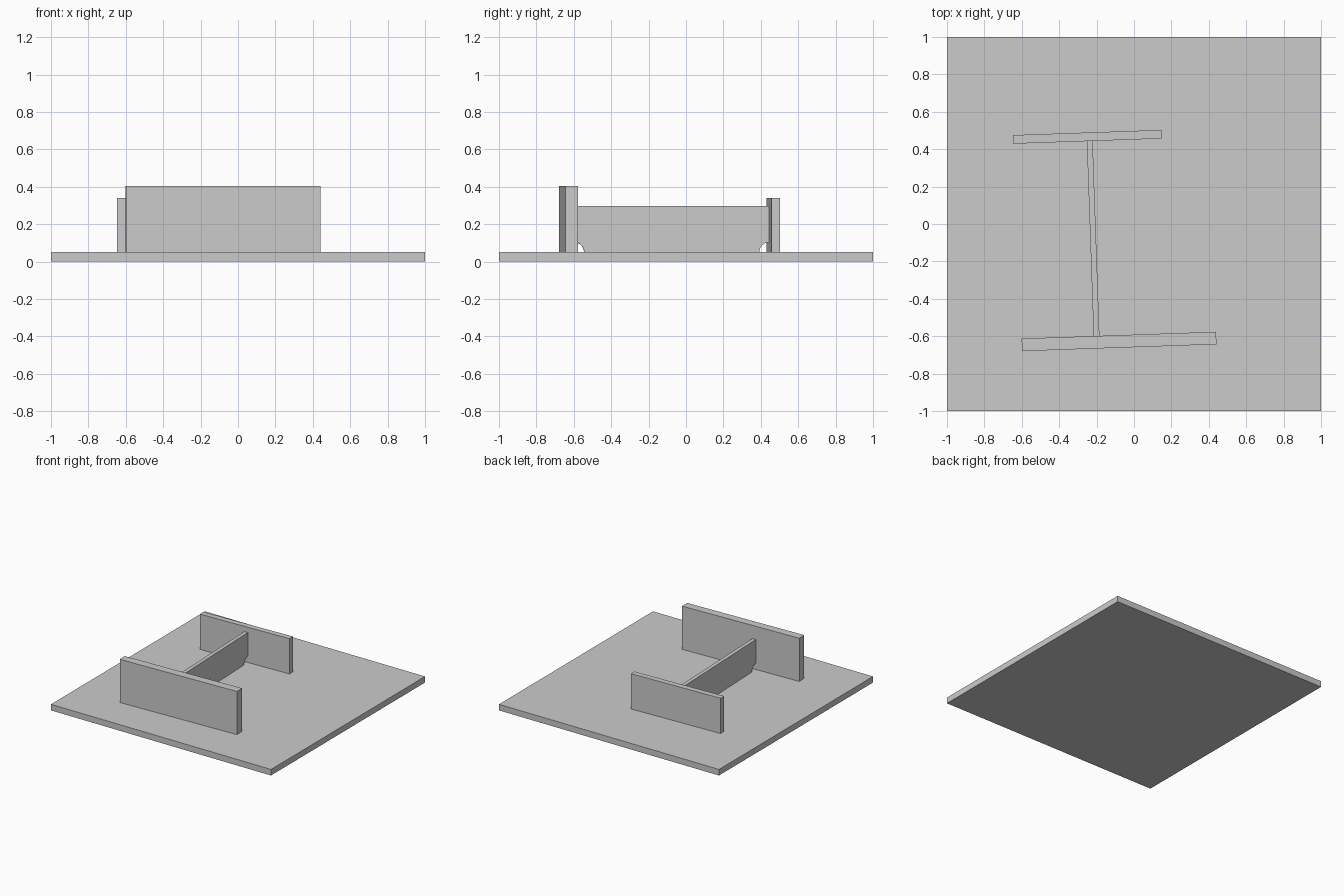
import bpy
from math import radians, pi, sin, cos

cube = bpy.data.objects.get("Cube")
if cube:
    bpy.data.objects.remove(cube, do_unlink=True)

# One plain grey for every part
GREY = (0.6, 0.6, 0.6, 1)
grey = bpy.data.materials.new("plain_grey")
grey.use_nodes = True
grey.diffuse_color = GREY
grey.node_tree.nodes["Principled BSDF"].inputs["Base Color"].default_value = GREY

TURN = radians(2)      # the beam sits slightly turned on the base
BASE_TOP = 0.05


def box(name, centre, size, turn=0):
    """Box given by the centre of its underside."""
    x, y, z = centre
    bpy.ops.mesh.primitive_cube_add(size=1, location=(x, y, z + size[2] / 2),
                                    rotation=(0, 0, turn))
    ob = bpy.context.object
    ob.name = ob.data.name = name
    ob.scale = size
    bpy.ops.object.transform_apply(location=False, rotation=False, scale=True)
    ob.data.materials.append(grey)
    return ob


def web_plate(name, centre, length, height, thick, notch, steps=12):
    """Upright plate with a quarter-round notch in each lower corner."""
    half = length / 2
    arc = [(half - notch * cos(a), notch * sin(a))
           for a in (pi / 2 * i / steps for i in range(steps + 1))]
    right = arc + [(half, height)]
    profile = right + [(-y, z) for y, z in reversed(right)]
    n = len(profile)
    verts = [(x, y, z) for x in (-thick / 2, thick / 2) for y, z in profile]
    faces = [tuple(reversed(range(n))), tuple(range(n, 2 * n))]
    faces += [(i, (i + 1) % n, (i + 1) % n + n, i + n) for i in range(n)]
    mesh = bpy.data.meshes.new(name)
    mesh.from_pydata(verts, [], faces)
    mesh.materials.append(grey)
    ob = bpy.data.objects.new(name, mesh)
    ob.location = centre
    ob.rotation_euler.z = TURN
    bpy.context.collection.objects.link(ob)
    return ob


# Square base plate
box("base_plate", (0, 0, 0), (2, 2, BASE_TOP))

# Two upright flanges, the front one longer and taller
box("front_flange", (-0.08, -0.628, BASE_TOP), (1.04, 0.067, 0.355), TURN)
box("back_flange", (-0.25, 0.466, BASE_TOP), (0.795, 0.046, 0.29), TURN)

# Web joining the flanges, notched at the lower corners
web_plate("web", (-0.2185, -0.077, BASE_TOP), 1.043, 0.247, 0.031, 0.053)
